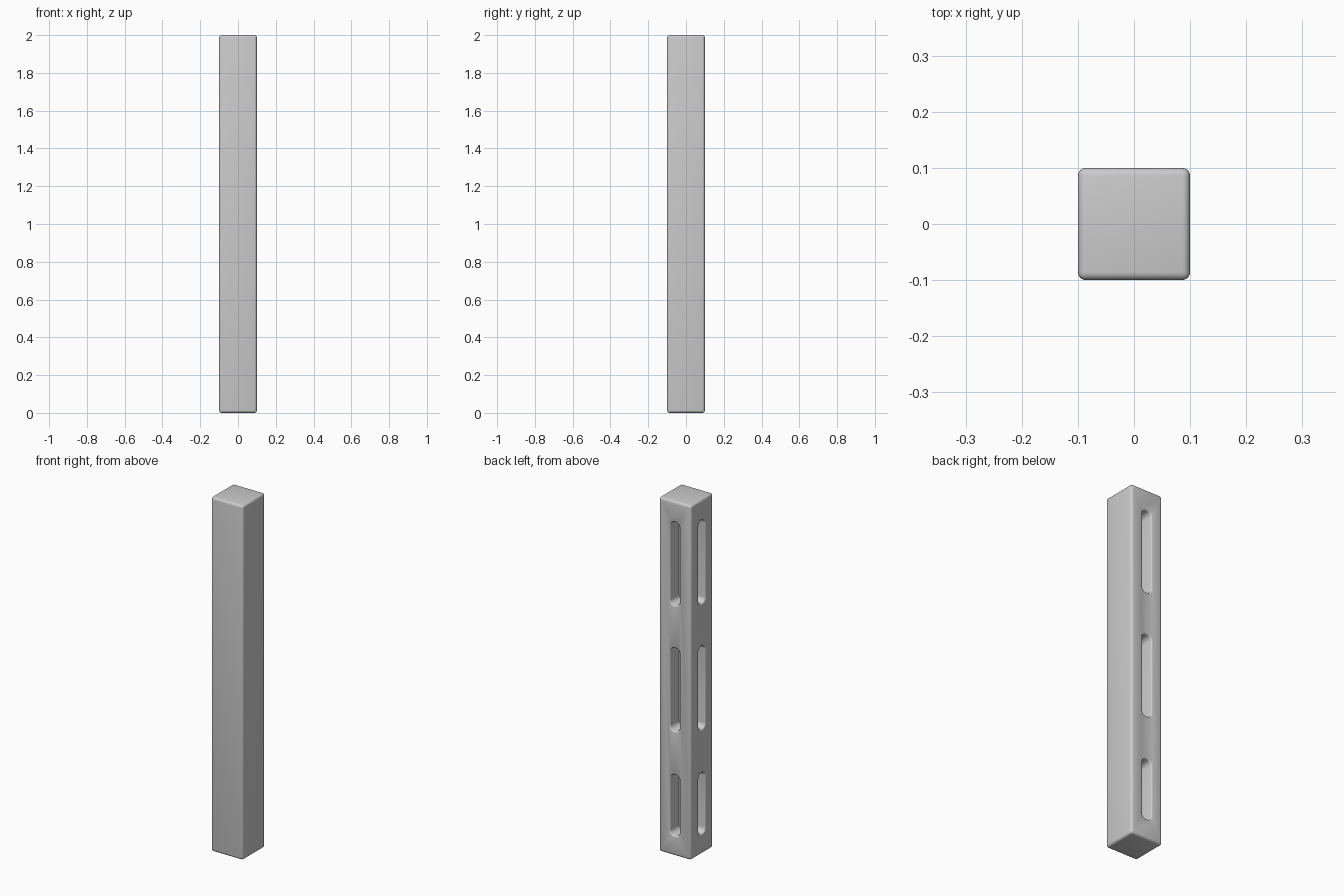
import bpy, bmesh, math
from mathutils import Matrix

if "Cube" in bpy.data.objects:
    bpy.data.objects.remove(bpy.data.objects["Cube"])

HALF, HEIGHT = 0.1, 2.0
SLOTS = [(0.105, 0.465), (0.695, 1.18), (1.405, 1.89)]
MOUTH, DEPTH = 0.037, 0.08      # half width at the surface, slot depth


def outline(half_w, half_h, r, n=6):
    """Rounded rectangle as a list of (u, v) points."""
    pts = []
    for k, (sx, sy) in enumerate([(1, 1), (-1, 1), (-1, -1), (1, -1)]):
        for i in range(n + 1):
            a = math.pi / 2 * (k + i / n)
            pts.append((sx * (half_w - r) + r * math.cos(a),
                        sy * (half_h - r) + r * math.sin(a)))
    return pts


def add_slot(bm, z0, z1, turn):
    """Lofted cutter with a rounded mouth, cut inwards from the +y face."""
    b = 0.008
    # (y position, inset from the mouth outline)
    steps = [(HALF + 0.02, 0), (HALF, 0)]
    steps += [(HALF - b * (1 - math.cos(a)), b * math.sin(a))
              for a in (math.pi / 6, math.pi / 3, math.pi / 2)]
    steps += [(HALF - DEPTH, b)]
    rings = []
    for y, inset in steps:
        pts = outline(MOUTH - inset, (z1 - z0) / 2 - inset, 0.034 - inset)
        rings.append([bm.verts.new(turn @ Matrix.Translation((u, y, v + (z0 + z1) / 2)).translation)
                      for u, v in pts])
    for r0, r1 in zip(rings, rings[1:]):
        for i in range(len(r0)):
            j = (i + 1) % len(r0)
            bm.faces.new((r0[i], r0[j], r1[j], r1[i]))
    bm.faces.new(rings[0])
    bm.faces.new(rings[-1])
    bmesh.ops.recalc_face_normals(bm, faces=bm.faces[:])


def make_cutter(name, angle):
    bm = bmesh.new()
    turn = Matrix.Rotation(angle, 4, 'Z')
    for z0, z1 in SLOTS:
        add_slot(bm, z0, z1, turn)
    me = bpy.data.meshes.new(name)
    bm.to_mesh(me)
    bm.free()
    ob = bpy.data.objects.new(name, me)
    bpy.context.collection.objects.link(ob)
    return ob


# Square post with softened edges
bpy.ops.mesh.primitive_cube_add(size=1, location=(0, 0, HEIGHT / 2))
post = bpy.context.object
post.name = "corner_post"
post.scale = (2 * HALF, 2 * HALF, HEIGHT)
bpy.ops.object.transform_apply(location=True, rotation=False, scale=True)
bevel = post.modifiers.new("soft_edges", 'BEVEL')
bevel.width, bevel.segments = 0.014, 4
bpy.ops.object.modifier_apply(modifier=bevel.name)

# Rail slots in the back (+y) and left (-x) faces
for name, angle in (("back_slot_cutter", 0), ("left_slot_cutter", math.pi / 2)):
    cutter = make_cutter(name, angle)
    cut = post.modifiers.new(name, 'BOOLEAN')
    cut.operation, cut.solver, cut.object = 'DIFFERENCE', 'EXACT', cutter
    bpy.context.view_layer.objects.active = post
    bpy.ops.object.modifier_apply(modifier=cut.name)
    bpy.data.objects.remove(cutter, do_unlink=True)

# Smooth shading with sharp corners kept
bpy.ops.object.select_all(action='DESELECT')
post.select_set(True)
bpy.context.view_layer.objects.active = post
bpy.ops.object.shade_smooth_by_angle(angle=math.radians(35))
